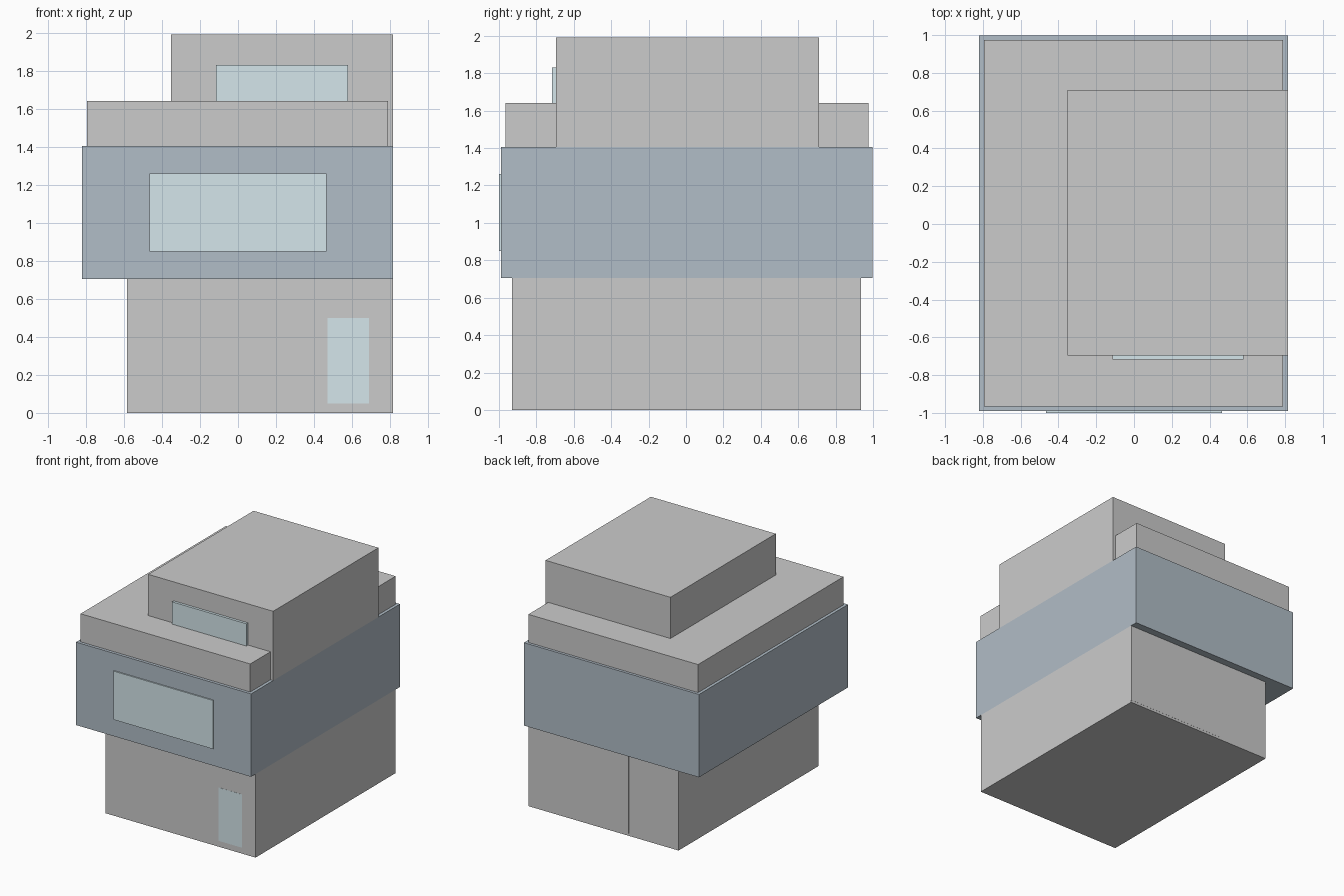
import bpy

if "Cube" in bpy.data.objects:
    bpy.data.objects.remove(bpy.data.objects["Cube"])


def material(name, rgb):
    m = bpy.data.materials.new(name)
    m.diffuse_color = (*rgb, 1.0)
    m.use_nodes = True
    m.node_tree.nodes["Principled BSDF"].inputs["Base Color"].default_value = m.diffuse_color
    return m


def box(name, x, y, z, mat=None):
    """Box from (min, max) pairs on each axis."""
    bpy.ops.mesh.primitive_cube_add(
        size=1, location=[(a + b) / 2 for a, b in (x, y, z)])
    ob = bpy.context.object
    ob.name = name
    ob.scale = [b - a for a, b in (x, y, z)]
    bpy.ops.object.transform_apply(location=False, rotation=False, scale=True)
    if mat:
        ob.data.materials.append(mat)
    return ob


cladding = material("blue_cladding", (0.44, 0.51, 0.57))
roofing = material("dark_roofing", (0.59, 0.59, 0.59))
glass = material("pale_glass", (0.66, 0.79, 0.83))

# Stacked storeys, flush on the right side
box("ground_floor", (-0.585, 0.815), (-0.93, 0.935), (0, 0.705))
box("middle_floor", (-0.82, 0.815), (-0.99, 0.998), (0.705, 1.405), cladding)
box("roof_slab", (-0.795, 0.79), (-0.965, 0.975), (1.405, 1.642), roofing)
box("top_floor", (-0.352, 0.815), (-0.695, 0.71), (1.405, 1.99))

# Front windows
box("middle_window", (-0.465, 0.465), (-1.0, -0.98), (0.85, 1.26), glass)
box("top_window", (-0.115, 0.58), (-0.717, -0.69), (1.49, 1.83), glass)

# Panels almost flush with the ground floor walls
box("front_panel", (0.47, 0.69), (-0.931, -0.92), (0.05, 0.5), glass)
box("rear_panel", (-0.12, 0.814), (0.92, 0.936), (0.02, 0.704))
